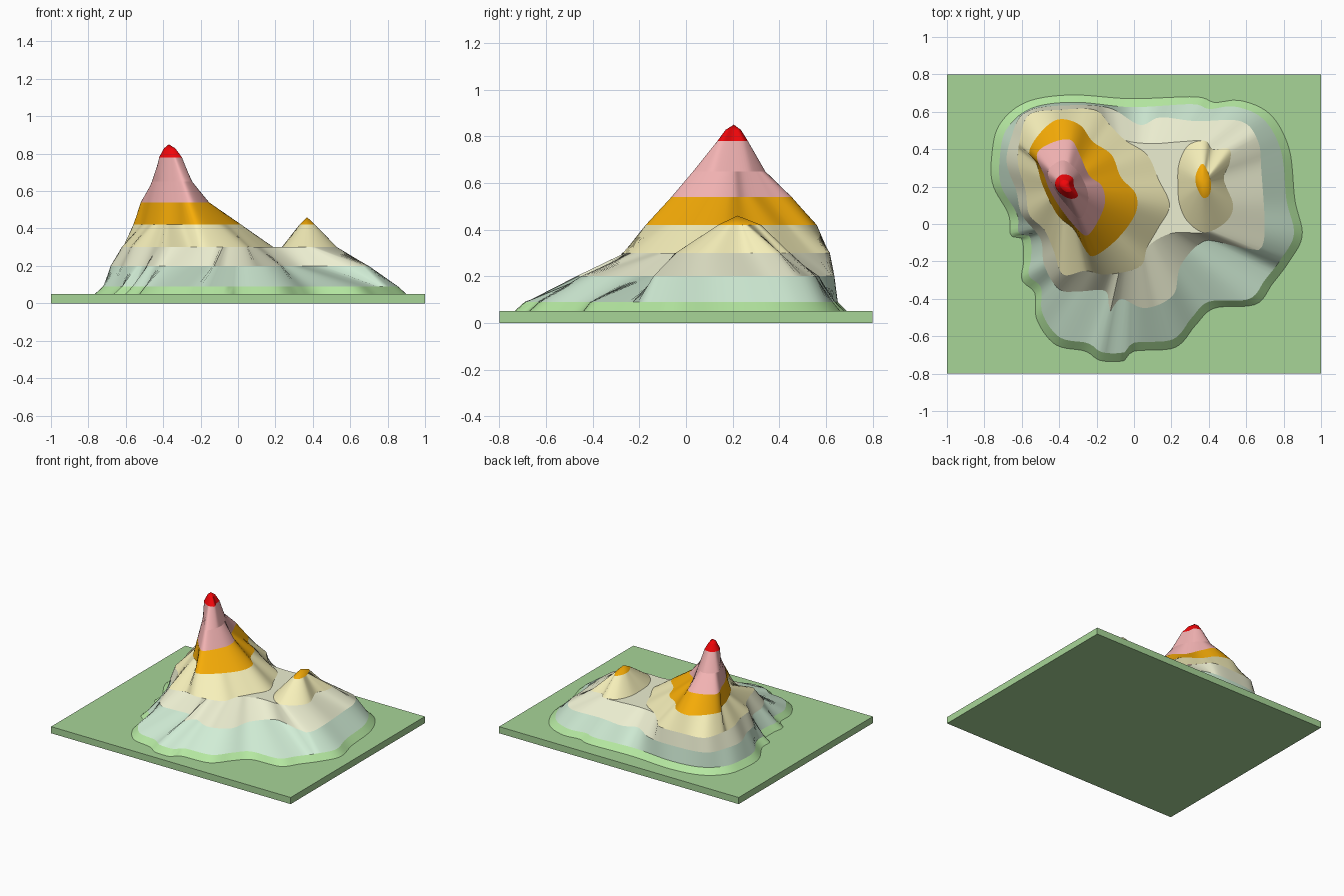
import bpy, bmesh, math

if "Cube" in bpy.data.objects:
    bpy.data.objects.remove(bpy.data.objects["Cube"])

N = 200  # points around every contour ring


def material(name, rgb):
    m = bpy.data.materials.new(name)
    m.diffuse_color = [(c / 255) ** 2.2 for c in rgb] + [1]
    m.use_nodes = True
    m.node_tree.nodes["Principled BSDF"].inputs["Base Color"].default_value = m.diffuse_color
    return m


GRASS = material("grass", (166, 212, 150))
FOOT = material("light_green", (180, 232, 160))
MINT = material("mint", (209, 238, 214))
CREAM = material("cream", (236, 238, 208))
YELLOW = material("yellow", (247, 240, 185))
ORANGE = material("orange", (248, 172, 16))
PINK = material("pink", (243, 178, 178))
RED = material("red", (240, 14, 18))


def add_object(name, bm, mat, angle=50):
    me = bpy.data.meshes.new(name)
    bm.to_mesh(me)
    bm.free()
    ob = bpy.data.objects.new(name, me)
    bpy.context.collection.objects.link(ob)
    me.materials.append(mat)
    if angle:
        bpy.ops.object.select_all(action='DESELECT')
        ob.select_set(True)
        bpy.context.view_layer.objects.active = ob
        bpy.ops.object.shade_smooth_by_angle(angle=math.radians(angle))
    return ob


def spline(pts, steps=8):
    """Closed Catmull-Rom curve through the points."""
    out, n = [], len(pts)
    for i in range(n):
        p = [pts[(i + k) % n] for k in (-1, 0, 1, 2)]
        for s in range(steps):
            t = s / steps
            out.append([0.5 * (2 * b + (c - a) * t + (2 * a - 5 * b + 4 * c - d) * t * t
                               + (3 * b - a - 3 * c + d) * t ** 3) for a, b, c, d in zip(*p)])
    return out


def radii(pts, centre):
    """Distance from centre to the contour at N even angles."""
    cv = [(x - centre[0], y - centre[1]) for x, y in spline(pts)]
    res = []
    for k in range(N):
        a = 2 * math.pi * k / N + 1e-4
        c, s = math.cos(a), math.sin(a)
        loc = [(x * c + y * s, y * c - x * s) for x, y in cv]
        best = 0
        for (u0, v0), (u1, v1) in zip(loc, loc[1:] + loc[:1]):
            if (v0 < 0) != (v1 < 0):
                best = max(best, u0 - v0 * (u1 - u0) / (v1 - v0))
        res.append(best)
    return res


def band(name, centre, lo, z0, hi, z1, mat):
    """Slope between two contours; hi=None closes to a point at the centre."""
    bm = bmesh.new()

    def ring(r, z):
        return [bm.verts.new((centre[0] + q * math.cos(2 * math.pi * k / N),
                              centre[1] + q * math.sin(2 * math.pi * k / N), z))
                for k, q in enumerate(r)]
    a = ring(lo, z0)
    b = ring(hi, z1) if hi else None
    tip = None if hi else bm.verts.new((*centre, z1))
    for k in range(N):
        j = (k + 1) % N
        bm.faces.new((a[k], a[j], b[j], b[k]) if hi else (a[k], a[j], tip))
    add_object(name, bm, mat)


def stack(prefix, centre, rings, mats):
    """Bands through a list of (radii, height), each kept inside the one below."""
    for i in range(1, len(rings)):
        rings[i] = ([min(h, l - 0.006) for l, h in zip(rings[i - 1][0], rings[i][0])], rings[i][1])
    for i, mat in enumerate(mats):
        hi = rings[i + 1] if i + 1 < len(rings) else None
        band(f"{prefix}_{i + 1}", centre, *rings[i], *(hi or (None, 0)), mat)
    return rings[-1]


# ground slab
bm = bmesh.new()
bmesh.ops.create_cube(bm, size=1)
for v in bm.verts:
    v.co = (v.co.x * 2, v.co.y * 1.6, (v.co.z + 0.5) * 0.05)
add_object("ground_slab", bm, GRASS, 0)

# shared lower slopes
foot = [(-.72, .53), (-.58, .65), (-.34, .69), (-.02, .67), (.33, .68), (.43, .65), (.57, .66),
        (.73, .585), (.83, .40), (.86, .13), (.90, -.06), (.83, -.20), (.74, -.32), (.65, -.43),
        (.43, -.45), (.33, -.54), (.22, -.66), (0, -.68), (-.05, -.73), (-.18, -.73), (-.26, -.68),
        (-.42, -.645), (-.52, -.51), (-.53, -.37), (-.60, -.30), (-.59, -.20), (-.60, -.08),
        (-.66, -.06), (-.67, .05), (-.755, .21), (-.76, .37)]
low = [(-.66, .45), (-.58, .60), (-.34, .635), (-.13, .62), (.03, .53), (.14, .57), (.33, .55),
       (.57, .55), (.66, .45), (.68, .30), (.69, -.11), (.54, -.12), (.38, -.09), (.25, -.22),
       (.21, -.38), (.06, -.45), (-.07, -.40), (-.13, -.47), (-.15, -.36), (-.29, -.36),
       (-.40, -.35), (-.48, -.22), (-.50, -.08), (-.60, .05), (-.63, .18), (-.68, .32)]
west_side = [(.03, -.23), (-.15, -.27), (-.26, -.25), (-.38, -.27), (-.43, -.14), (-.48, -.03),
             (-.56, .05), (-.58, .18), (-.62, .32), (-.61, .45), (-.56, .585), (-.40, .61),
             (-.21, .61), (-.13, .53)]
east_side = [(.38, .445), (.42, .40), (.51, .40), (.51, .32), (.48, .24), (.53, .10),
             (.49, .01), (.38, -.045)]
saddle = west_side + [(-.05, .45), (.09, .43), (.25, .44)] + east_side + [(.20, -.05), (.07, -.125)]

mid = (0.0, 0.1)
rf = radii(foot, mid)
stack_top = stack("lower_slope", mid,
                  [(rf, .05), ([r - .045 for r in rf], .09), (radii(low, mid), .20),
                   (radii(saddle, mid), .30)], [FOOT, MINT, CREAM])

# flat saddle between the peaks
band("saddle_floor", mid, *stack_top, None, .30, CREAM)

# tall west peak
west = (-.37, .205)
west_base = west_side + [(-.05, .45), (.07, .37), (.13, .24), (.19, .10), (.13, -.02), (.07, -.125)]
west_mid = [(-.40, .56), (-.29, .53), (-.22, .44), (-.12, .37), (-.07, .25), (.01, .16), (.005, .05),
            (-.09, -.08), (-.21, -.17), (-.26, -.14), (-.32, -.03), (-.41, .05), (-.49, .21),
            (-.52, .32), (-.56, .39), (-.49, .50)]
west_high = [(-.34, .45), (-.29, .37), (-.24, .26), (-.17, .20), (-.16, .09), (-.24, -.055),
             (-.30, -.03), (-.39, .08), (-.45, .18), (-.48, .26), (-.52, .37), (-.45, .43)]
west_neck = [(-.38, .34), (-.30, .28), (-.25, .18), (-.25, .10), (-.29, .03), (-.36, .10),
             (-.42, .18), (-.46, .28)]
west_cap = [(-.38, .265), (-.33, .25), (-.32, .20), (-.30, .15), (-.34, .135), (-.39, .16),
            (-.42, .20), (-.415, .24)]
rc = radii(west_cap, west)
rings = [(radii(p, west), z) for p, z in ((west_base, .30), (west_mid, .42), (west_high, .54),
                                         (west_neck, .65), (west_cap, .78))]
rings.append(([r * .5 for r in rc], .828))
top = stack("west_peak", west, rings, [YELLOW, ORANGE, PINK, PINK, RED])
band("west_summit", west, *top, None, .85, RED)

# small east peak
east = (.37, .22)
east_base = east_side + [(.29, .01), (.245, .10), (.235, .20), (.24, .32), (.29, .42)]
east_cap = [(.36, .32), (.385, .30), (.41, .23), (.405, .16), (.37, .14), (.335, .20), (.33, .26)]
top = stack("east_peak", east, [(radii(east_base, east), .30), (radii(east_cap, east), .42)], [YELLOW])
band("east_summit", east, *top, None, .46, ORANGE)
